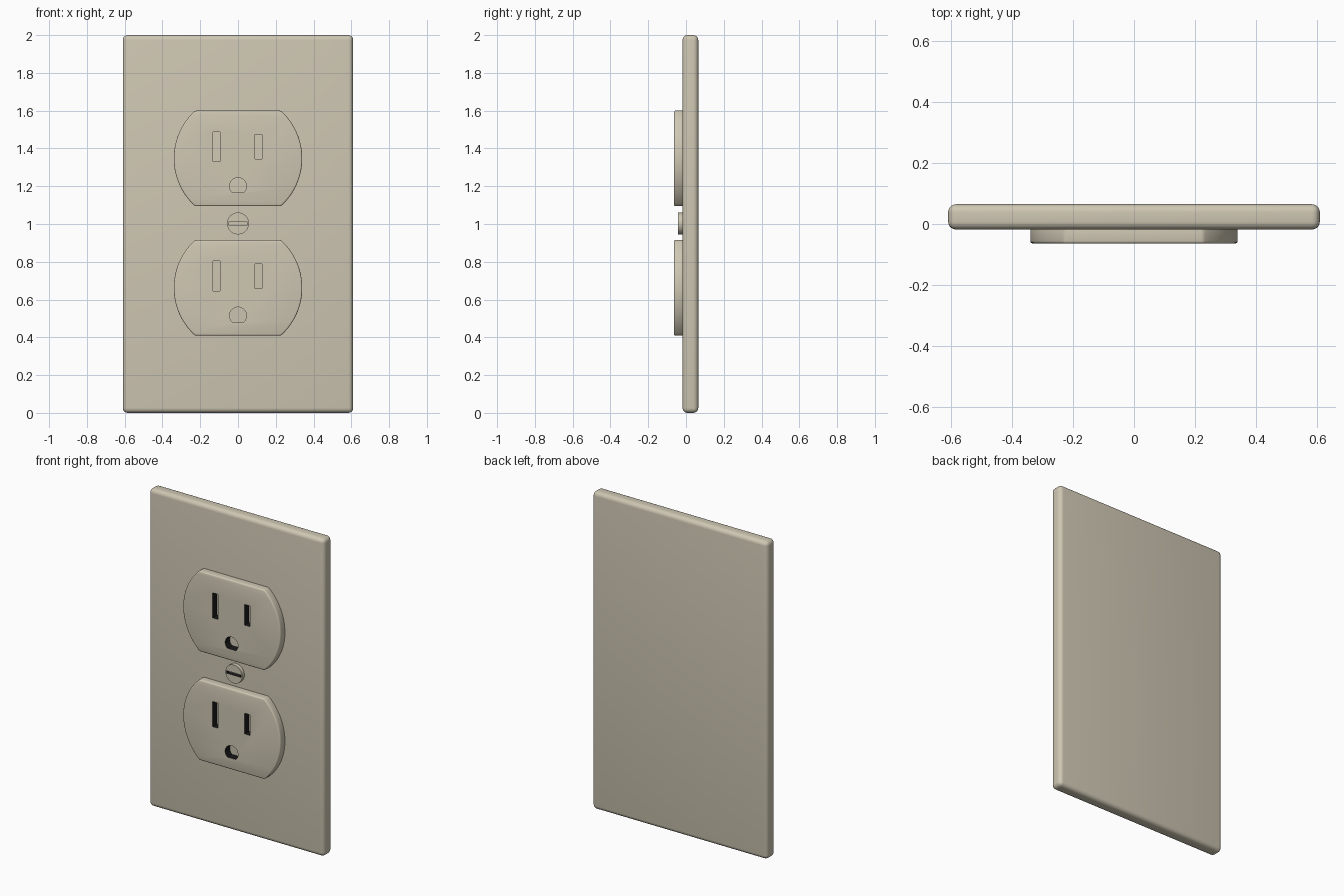
import bpy, bmesh, math

if "Cube" in bpy.data.objects:
    bpy.data.objects.remove(bpy.data.objects["Cube"])

BACK, PLATE_FRONT, FACE_FRONT = 0.065, -0.018, -0.064


def material(name, color):
    m = bpy.data.materials.new(name)
    m.diffuse_color = color
    m.use_nodes = True
    m.node_tree.nodes["Principled BSDF"].inputs["Base Color"].default_value = m.diffuse_color
    return m


ivory = material("ivory", (0.62, 0.57, 0.45, 1))
dark = material("dark_slot", (0.01, 0.01, 0.01, 1))


def prism(name, profile, y0, y1, mat_index=0):
    """Extrude an xz outline from y0 (front) to y1 (back)."""
    bm = bmesh.new()
    front = bm.faces.new([bm.verts.new((x, y0, z)) for x, z in profile])
    ext = bmesh.ops.extrude_face_region(bm, geom=[front])
    for v in ext["geom"]:
        if isinstance(v, bmesh.types.BMVert):
            v.co.y = y1
    bmesh.ops.recalc_face_normals(bm, faces=bm.faces)
    for f in bm.faces:
        f.material_index = mat_index
    me = bpy.data.meshes.new(name)
    bm.to_mesh(me)
    bm.free()
    me.materials.append(ivory)
    me.materials.append(dark)
    ob = bpy.data.objects.new(name, me)
    bpy.context.collection.objects.link(ob)
    return ob


def rect(cx, cz, hw, hh):
    return [(cx - hw, cz - hh), (cx + hw, cz - hh), (cx + hw, cz + hh), (cx - hw, cz + hh)]


def arc(cx, cz, r, a0, a1, n):
    return [(cx + r * math.cos(a0 + (a1 - a0) * i / n),
             cz + r * math.sin(a0 + (a1 - a0) * i / n)) for i in range(n + 1)]


def apply(ob, mod):
    bpy.context.view_layer.objects.active = ob
    bpy.ops.object.modifier_apply(modifier=mod.name)


def bevel(ob, width, segments):
    m = ob.modifiers.new("bevel", 'BEVEL')
    m.width, m.segments = width, segments
    m.limit_method, m.angle_limit = 'ANGLE', math.radians(40)
    apply(ob, m)


def cut(ob, profile):
    cutter = prism("cutter", profile, -0.2, 0.2, 1)
    m = ob.modifiers.new("cut", 'BOOLEAN')
    m.operation, m.solver, m.object = 'DIFFERENCE', 'EXACT', cutter
    apply(ob, m)
    bpy.data.objects.remove(cutter)


def smooth(ob):
    bpy.ops.object.select_all(action='DESELECT')
    ob.select_set(True)
    bpy.context.view_layer.objects.active = ob
    bpy.ops.object.shade_smooth_by_angle(angle=math.radians(35))


# Wall plate with rounded edges
plate = prism("wall_plate", rect(0, 1, 0.61, 1), PLATE_FRONT, BACK)
bevel(plate, 0.026, 5)
smooth(plate)

# Two socket faces: circles with flat top and bottom, open slots showing the plate
R, H = 0.34, 0.253
a = math.asin(H / R)
for name, z in (("upper_socket", 1.347), ("lower_socket", 0.662)):
    outline = arc(0, z, R, -a, a, 24) + arc(0, z, R, math.pi - a, math.pi + a, 24)
    socket = prism(name, outline, FACE_FRONT, PLATE_FRONT + 0.01)
    bevel(socket, 0.008, 3)
    cut(socket, rect(-0.113, z + 0.062, 0.019, 0.079))
    cut(socket, rect(0.109, z + 0.062, 0.019, 0.065))
    b = math.asin(0.034 / 0.045)
    cut(socket, arc(0, z - 0.147, 0.045, -b, math.pi + b, 24))
    smooth(socket)

# Centre screw with slot
screw = prism("centre_screw", arc(0, 1.003, 0.058, 0, math.tau, 32)[:-1],
              -0.042, PLATE_FRONT + 0.01)
cut(screw, rect(0, 1.003, 0.05, 0.008))
smooth(screw)
